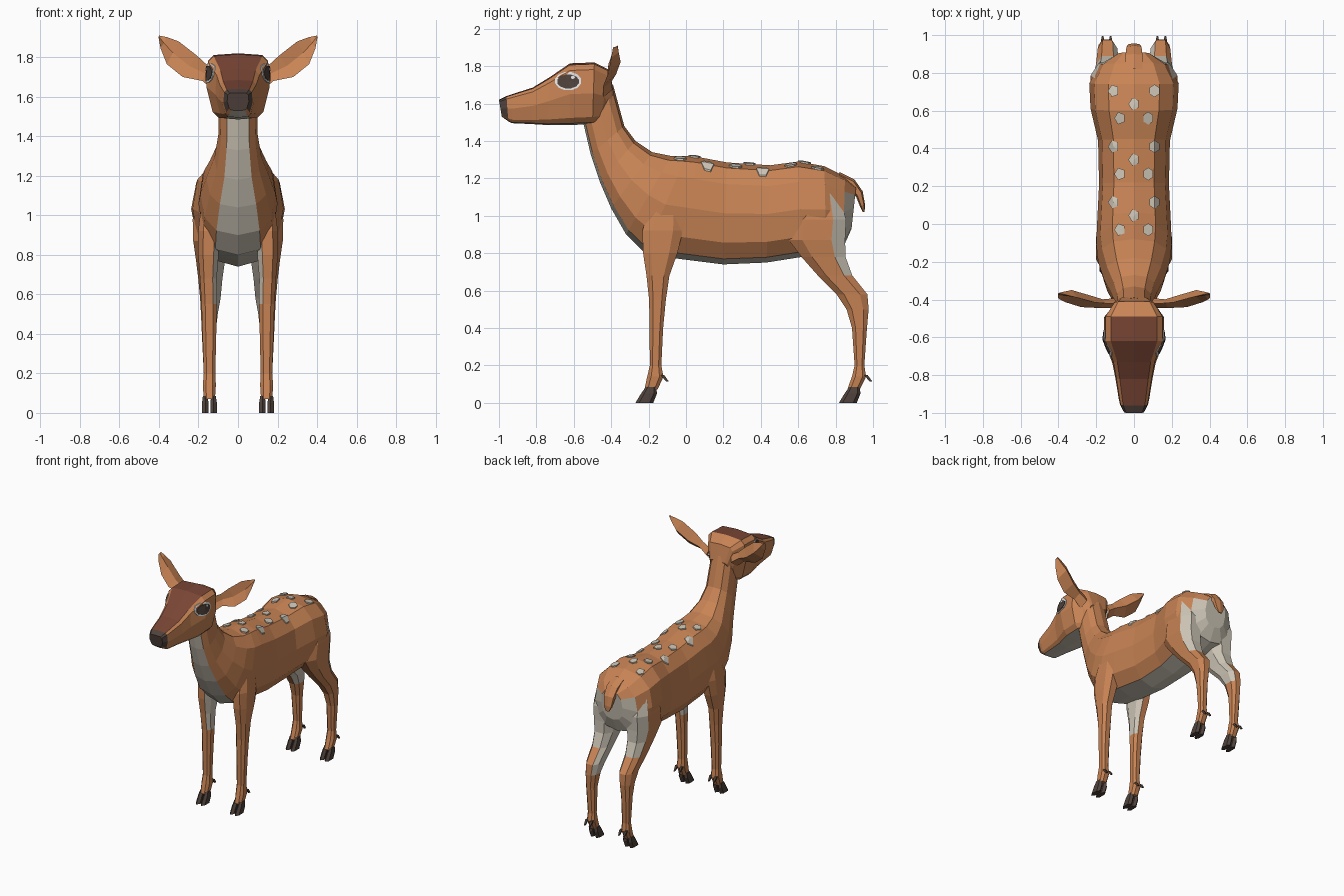
import bpy, bmesh, math
from mathutils import Vector
from mathutils.bvhtree import BVHTree

cube = bpy.data.objects.get("Cube")
if cube:
    bpy.data.objects.remove(cube)


def material(name, rgb):
    mat = bpy.data.materials.new(name)
    mat.use_nodes = True
    mat.diffuse_color = (*rgb, 1)
    mat.node_tree.nodes["Principled BSDF"].inputs["Base Color"].default_value = (*rgb, 1)
    return mat


MATS = [
    material("tan coat", (0.58, 0.23, 0.09)),
    material("cream fur", (0.60, 0.55, 0.46)),
    material("russet forehead", (0.19, 0.06, 0.035)),
    material("dark horn", (0.08, 0.055, 0.045)),
    material("eye white", (0.9, 0.9, 0.9)),
]
TAN, CREAM, RUSSET, DARK, WHITE = range(5)


def make_object(name, bm, mirror=False):
    bmesh.ops.recalc_face_normals(bm, faces=bm.faces)
    mesh = bpy.data.meshes.new(name)
    bm.to_mesh(mesh)
    bm.free()
    for mat in MATS:
        mesh.materials.append(mat)
    obj = bpy.data.objects.new(name, mesh)
    bpy.context.collection.objects.link(obj)
    if mirror:
        obj.modifiers.new("Mirror", "MIRROR").use_mirror_merge = False
    return obj


def loft(name, rings, colour, mirror=False):
    """Skin closed rings; colour(side, centre, normal) picks the material, side is None on caps."""
    bm = bmesh.new()
    rows = [[bm.verts.new(p) for p in ring] for ring in rings]
    n = len(rows[0])
    sides = {}
    for a, b in zip(rows, rows[1:]):
        for k in range(n):
            j = (k + 1) % n
            sides[bm.faces.new((a[k], a[j], b[j], b[k]))] = k
    bm.faces.new(rows[0])
    bm.faces.new(rows[-1])
    bmesh.ops.recalc_face_normals(bm, faces=bm.faces)
    for f in bm.faces:
        f.material_index = colour(sides.get(f), f.calc_center_median(), f.normal)
    return make_object(name, bm, mirror)


def power(v, e):
    return math.copysign(abs(v) ** e, v)


def spine_rings(sections, n=12, e=0.8, taper=0.0):
    """Each section: top y, top z, bottom y, bottom z, half width."""
    rings = []
    for yt, zt, yb, zb, w in sections:
        top, low = Vector((0, yt, zt)), Vector((0, yb, zb))
        mid, up = (top + low) / 2, (top - low) / 2
        ring = []
        for k in range(n):
            a = math.tau * k / n
            c, s = power(math.cos(a), e), power(math.sin(a), e)
            ring.append(mid + up * c + Vector((w * s * (1 + taper * min(c, 0)), 0, 0)))
        rings.append(ring)
    return rings


def leg_rings(sections, n=8):
    """Each section: z, front y, back y, inner x, outer x."""
    rings = []
    for z, yf, yb, xi, xo in sections:
        ring = []
        for k in range(n):
            a = math.tau * (k + 0.5) / n
            ring.append(Vector(((xi + xo) / 2 + (xo - xi) / 2 * power(math.cos(a), 0.75),
                                (yf + yb) / 2 + (yb - yf) / 2 * power(math.sin(a), 0.75), z)))
        rings.append(ring)
    return rings


def decal(name, target, axis, u, v, ru, rv, lift, mat, n=6, mirror=False):
    """Thin plate draped on the target along the x or z axis."""
    tree = BVHTree.FromPolygons([p.co for p in target.data.vertices],
                                [p.vertices[:] for p in target.data.polygons])
    out = Vector((1, 0, 0)) if axis == "x" else Vector((0, 0, 1))

    def drape(a, b, h):
        start = Vector((3, a, b)) if axis == "x" else Vector((a, b, 3))
        return tree.ray_cast(start, -out)[0] + out * h

    bm = bmesh.new()
    angles = [math.tau * (k + 0.5) / n for k in range(n)]
    top, low = [[bm.verts.new(drape(u + ru * math.cos(a), v + rv * math.sin(a), h))
                 for a in angles] for h in (lift, -0.003)]
    hub = bm.verts.new(drape(u, v, lift))
    for k in range(n):
        j = (k + 1) % n
        bm.faces.new((hub, top[k], top[j]))
        bm.faces.new((top[k], low[k], low[j], top[j]))
    for f in bm.faces:
        f.material_index = mat
    return make_object(name, bm, mirror)


# Trunk and neck: cream throat, belly and rump
def body_colour(side, c, n):
    rump = c.y > 0.86 and c.z < 1.13
    return CREAM if side in (5, 6) or rump else TAN


body = loft("body", spine_rings([
    (-.39, 1.70, -.55, 1.50, .095), (-.33, 1.48, -.51, 1.33, .10),
    (-.27, 1.40, -.46, 1.18, .12), (-.18, 1.34, -.40, 1.04, .16),
    (-.08, 1.32, -.32, .90, .19), (0, 1.32, -.22, .80, .20),
    (.06, 1.315, -.04, .77, .195), (.22, 1.285, .2, .74, .185),
    (.45, 1.27, .43, .75, .19), (.6, 1.29, .62, .78, .23),
    (.74, 1.265, .75, .80, .237), (.85, 1.21, .84, .83, .18),
    (.91, 1.16, .885, .93, .09)]), body_colour)


# Head: russet forehead, dark nose, cream jaw
def head_colour(side, c, n):
    if c.y < -.97:
        return DARK
    if side in (0, 11) and c.y < -.5:
        return RUSSET
    return CREAM if side in (5, 6) else TAN


head = loft("head", spine_rings([
    (-.385, 1.66, -.45, 1.52, .075), (-.41, 1.78, -.46, 1.5, .11),
    (-.49, 1.82, -.5, 1.49, .16), (-.62, 1.815, -.62, 1.485, .16),
    (-.73, 1.74, -.74, 1.485, .115), (-.82, 1.685, -.82, 1.49, .098),
    (-.93, 1.65, -.93, 1.495, .08), (-.96, 1.64, -.95, 1.505, .074),
    (-1, 1.62, -.985, 1.53, .055)], e=0.38, taper=0.2), head_colour)

# Eyes
decal("eye_rims", head, "x", -.63, 1.72, .072, .05, .005, WHITE, 12, True)
decal("eyes", head, "x", -.63, 1.718, .06, .038, .008, DARK, 12, True)
decal("eye_glints", head, "x", -.605, 1.74, .012, .009, .0099, WHITE, 6, True)

# Ears: cupped leaf shapes
ear = []
for ux, uz, lx, lz, y in [
        (.09, 1.72, .12, 1.63, -.42), (.15, 1.755, .18, 1.68, -.42),
        (.21, 1.81, .28, 1.70, -.415), (.30, 1.88, .36, 1.765, -.39),
        (.36, 1.902, .392, 1.845, -.375), (.40, 1.91, .402, 1.9, -.365)]:
    upper, lower = Vector((ux, y, uz)), Vector((lx, y - .025, lz))
    mid, depth = (upper + lower) / 2, (upper - lower).length * 0.25
    ear.append([upper, mid + Vector((0, depth * 0.6, 0)), lower, mid + Vector((0, depth * 1.6, 0))])
loft("ears", ear, lambda side, c, n: TAN, True)

# Tail
loft("tail", spine_rings([
    (.82, 1.235, .82, 1.17, .05), (.90, 1.195, .88, 1.14, .05),
    (.945, 1.13, .91, 1.1, .045), (.957, 1.06, .93, 1.05, .035),
    (.955, 1.02, .945, 1.02, .015)], n=6), lambda side, c, n: TAN)


# Legs: cream on the upper inside and behind the thighs
def leg_colour(side, c, n):
    inside = n.x < -.35 and c.z > .5
    behind = n.y > .5 and c.z > .72 and c.y > .7
    return CREAM if inside or behind else TAN


loft("front_legs", leg_rings([
    (1.08, -.19, -.02, .09, .185), (.92, -.24, -.01, .09, .205),
    (.8, -.235, -.04, .095, .205), (.68, -.215, -.085, .105, .195),
    (.55, -.2, -.105, .105, .187), (.4, -.197, -.12, .108, .182),
    (.2, -.195, -.13, .113, .175), (.14, -.21, -.118, .11, .18),
    (.07, -.225, -.15, .115, .175)]), leg_colour, True)
loft("hind_legs", leg_rings([
    (1.12, .62, .82, .05, .21), (.98, .56, .865, .04, .235),
    (.87, .54, .86, .05, .232), (.78, .61, .86, .06, .218),
    (.68, .70, .895, .075, .205), (.58, .80, .975, .085, .195),
    (.5, .855, .98, .10, .19), (.4, .885, .97, .112, .185),
    (.2, .9, .955, .115, .175), (.14, .885, .965, .11, .18),
    (.07, .86, .93, .115, .175)]), leg_colour, True)

# Cloven hooves and dewclaws
for label, y in (("front", -.27), ("hind", .818)):
    for part, xi in (("inner", .105), ("outer", .147)):
        mid = xi + .019
        loft(f"{label}_{part}_hooves", leg_rings([
            (.085, y + .055, y + .11, mid - .013, mid + .013),
            (.05, y + .03, y + .115, xi, xi + .037),
            (0, y, y + .095, xi, xi + .037)], n=6), lambda side, c, n: DARK, True)
        loft(f"{label}_{part}_dewclaws", leg_rings([
            (.15, y + .13, y + .155, mid - .012, mid + .012),
            (.115, y + .16, y + .18, mid - .005, mid + .005)], n=4),
            lambda side, c, n: DARK, True)

# Back spots in three repeating rows
for row in range(3):
    y = .045 + .295 * row
    for i, (x, dy) in enumerate([(0, 0), (.075, -.075), (-.075, -.075), (.108, .07), (-.108, .07)]):
        decal(f"spot_{row + 1}_{i + 1}", body, "z", x, y + dy, .03, .034, .0095, CREAM, 5 + i % 2)
